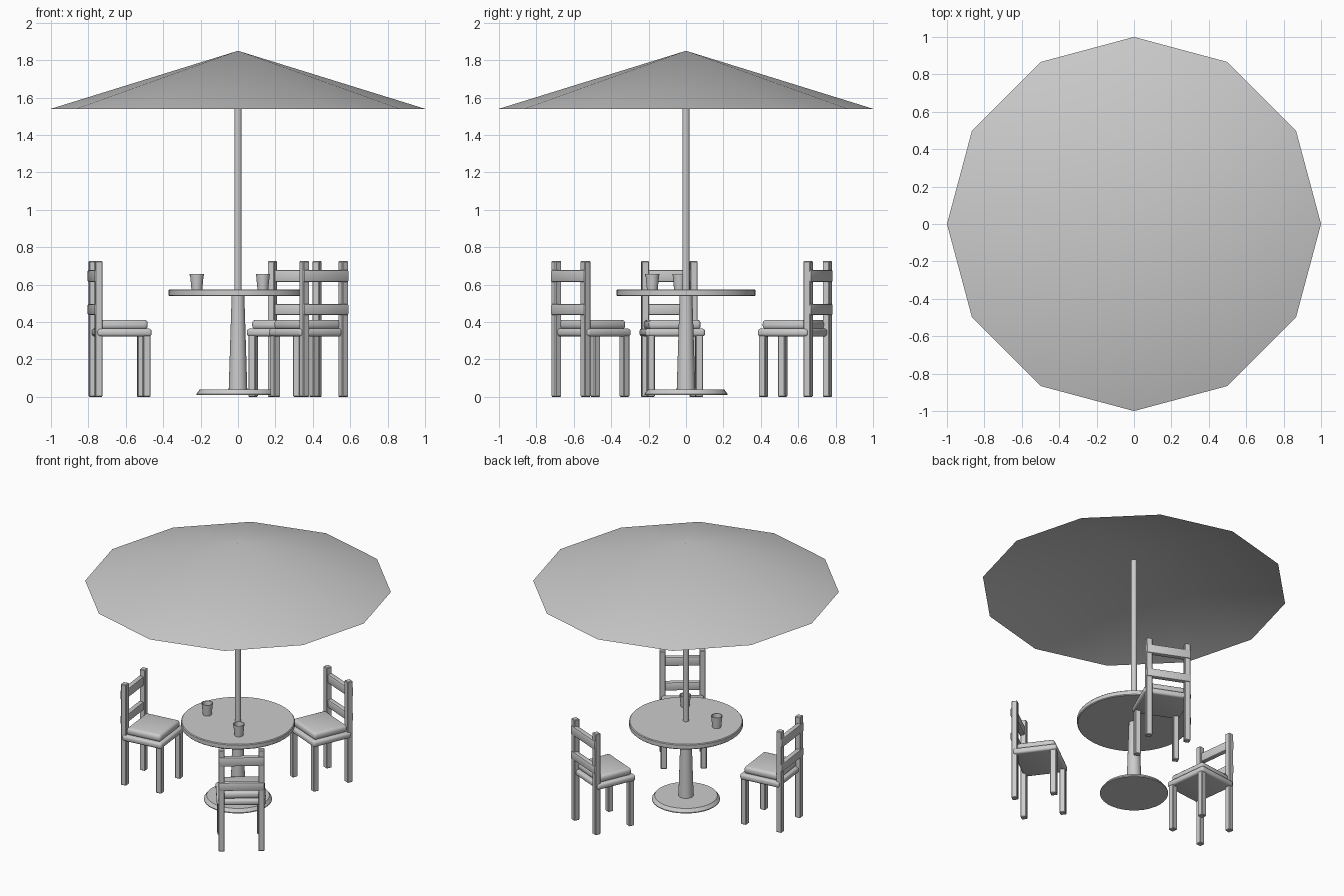
import bpy, bmesh, math
from mathutils import Matrix

if "Cube" in bpy.data.objects:
    bpy.data.objects.remove(bpy.data.objects["Cube"])


def make(name, bm, smooth=True):
    bmesh.ops.recalc_face_normals(bm, faces=bm.faces)
    me = bpy.data.meshes.new(name)
    bm.to_mesh(me)
    bm.free()
    ob = bpy.data.objects.new(name, me)
    bpy.context.collection.objects.link(ob)
    if smooth:
        bpy.ops.object.select_all(action='DESELECT')
        ob.select_set(True)
        bpy.context.view_layer.objects.active = ob
        bpy.ops.object.shade_smooth_by_angle(angle=math.radians(35))
    return ob


def lathe(name, profile, sides=32, at=(0, 0)):
    """Spin (radius, z) points about a vertical axis; radius 0 makes a tip."""
    bm = bmesh.new()
    verts = [bm.verts.new((r + at[0], at[1], z)) for r, z in profile]
    edges = [bm.edges.new(p) for p in zip(verts, verts[1:])]
    bmesh.ops.spin(bm, geom=verts + edges, cent=(*at, 0), axis=(0, 0, 1),
                   angle=2 * math.pi, steps=sides, use_duplicate=False)
    bmesh.ops.remove_doubles(bm, verts=bm.verts, dist=1e-4)
    return make(name, bm)


def box(name, x, y, z, turn, bevel=0.004, segs=1):
    """Box from (min, max) ranges, turned about the table's axis."""
    bm = bmesh.new()
    size = [b - a for a, b in (x, y, z)]
    mid = [(a + b) / 2 for a, b in (x, y, z)]
    bmesh.ops.create_cube(bm, size=1, matrix=Matrix.Translation(mid) @ Matrix.Diagonal((*size, 1)))
    bmesh.ops.bevel(bm, geom=bm.edges[:], offset=bevel, segments=segs,
                    profile=0.5, affect='EDGES')
    bm.transform(Matrix.Rotation(turn, 4, 'Z'))
    return make(name, bm)


# Parasol: open twelve-sided canopy and pole
lathe("canopy", [(1.0, 1.54), (0, 1.85)], 12)
lathe("parasol_pole", [(0, 0.56), (0.02, 0.56), (0.02, 1.76), (0, 1.76)], 16)

# Table
lathe("table_top", [(0, 0.538), (0.366, 0.538), (0.371, 0.543), (0.371, 0.57), (0.366, 0.575), (0, 0.575)], 48)
lathe("table_column", [(0, 0.03), (0.05, 0.03), (0.034, 0.54), (0, 0.54)], 24)
lathe("table_base", [(0, 0.01), (0.222, 0.01), (0.222, 0.016), (0.205, 0.038), (0, 0.038)], 32)

# Hollow cups
for at in ((-0.22, -0.035), (0.133, -0.18)):
    lathe("cup", [(0, 0.575), (0.029, 0.575), (0.036, 0.648), (0.038, 0.649), (0.038, 0.656),
                  (0.033, 0.656), (0.026, 0.585), (0, 0.585)], 20, at)

# Three chairs around the table, each with its back pointing outwards (+y before turning)
for i in range(3):
    t = math.radians(-53.3 + 120 * i - 90)
    for s in (-0.13, 0.13):
        side = (s - 0.02, s + 0.02)
        box("back_post", side, (0.747, 0.787), (0, 0.726), t)
        box("front_leg", side, (0.487, 0.527), (0, 0.34), t)
    box("seat", (-0.161, 0.161), (0.482, 0.774), (0.323, 0.365), t, 0.015, 3)
    box("cushion", (-0.14, 0.14), (0.5, 0.755), (0.36, 0.412), t, 0.02, 3)
    for z in ((0.613, 0.678), (0.437, 0.496)):
        box("back_slat", (-0.149, 0.149), (0.757, 0.793), z, t, 0.008, 2)
